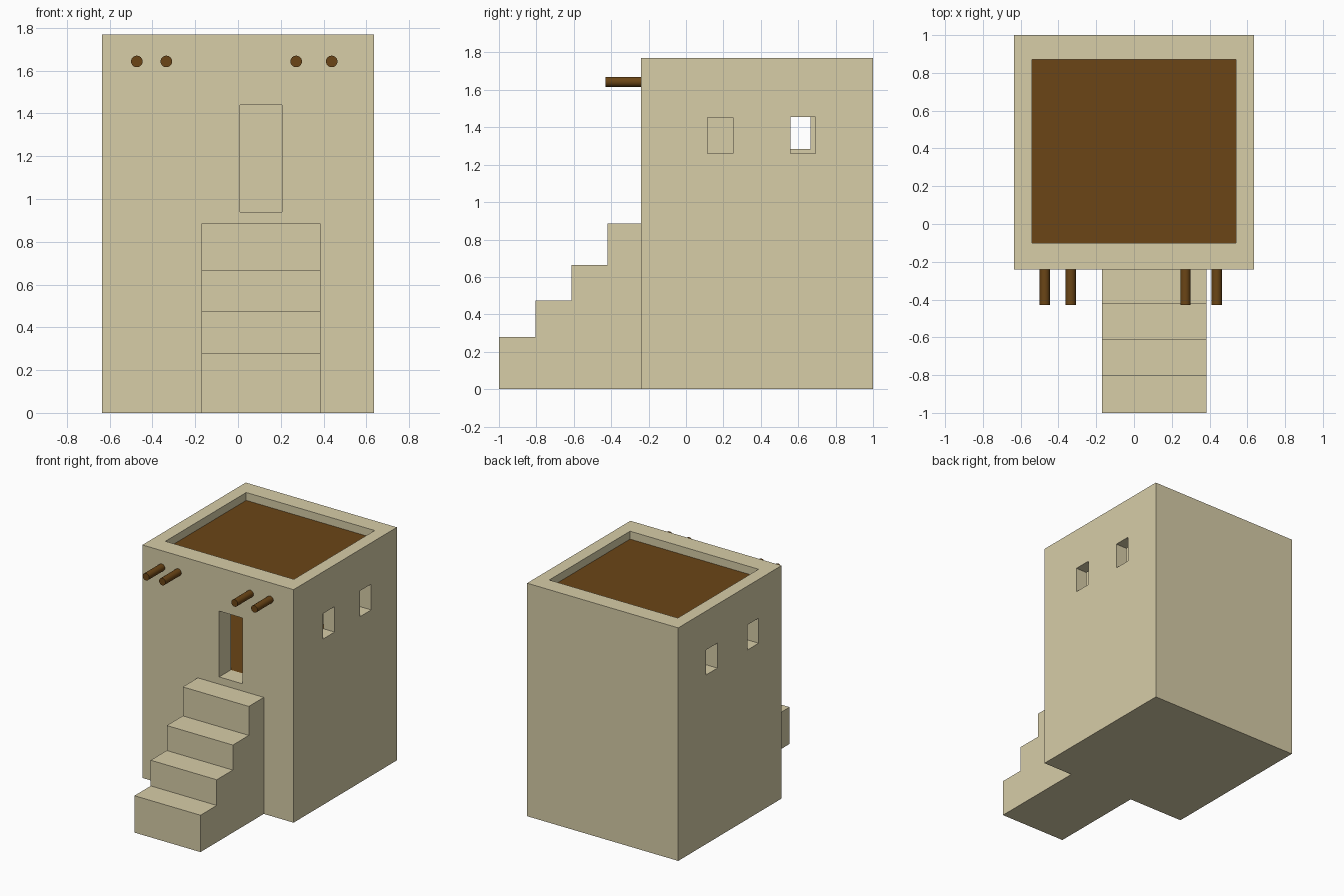
import bpy, bmesh, math

if "Cube" in bpy.data.objects:
    bpy.data.objects.remove(bpy.data.objects["Cube"])


def material(name, rgb):
    m = bpy.data.materials.new(name)
    m.diffuse_color = (*rgb, 1)
    m.use_nodes = True
    m.node_tree.nodes["Principled BSDF"].inputs["Base Color"].default_value = m.diffuse_color
    return m


ADOBE = material("adobe", (0.68, 0.61, 0.39))
WOOD = material("wood", (0.147, 0.06, 0.008))


def box(name, x, y, z, mat=None):
    bpy.ops.mesh.primitive_cube_add(size=1, location=(sum(x) / 2, sum(y) / 2, sum(z) / 2))
    o = bpy.context.object
    o.name = name
    o.scale = (x[1] - x[0], y[1] - y[0], z[1] - z[0])
    bpy.ops.object.transform_apply(location=False, rotation=False, scale=True)
    if mat:
        o.data.materials.append(mat)
    return o


def cut(target, cutter):
    mod = target.modifiers.new("cut", 'BOOLEAN')
    mod.operation = 'DIFFERENCE'
    mod.solver = 'EXACT'
    mod.object = cutter
    bpy.context.view_layer.objects.active = target
    bpy.ops.object.modifier_apply(modifier=mod.name)
    bpy.data.objects.remove(cutter)


# House walls, with the room and roof recess hollowed out
walls = box("house_walls", (-0.635, 0.635), (-0.24, 1.0), (0, 1.77), ADOBE)
cut(walls, box("room_cutter", (-0.54, 0.54), (-0.10, 0.87), (0.92, 1.9)))

# Doorway and windows
cut(walls, box("door_cutter", (0.01, 0.205), (-0.4, 0.0), (0.94, 1.44)))
for x, y, z in [
    ((0.4, 0.8), (0.115, 0.252), (1.26, 1.453)),
    ((0.4, 0.8), (0.56, 0.692), (1.26, 1.456)),
    ((-0.8, -0.4), (0.035, 0.168), (1.285, 1.475)),
    ((-0.8, -0.4), (0.53, 0.665), (1.285, 1.475)),
]:
    cut(walls, box("window_cutter", x, y, z))

# Wooden floor and roof, inner partition
box("room_floor", (-0.54, 0.54), (-0.10, 0.87), (0.92, 0.94), WOOD)
box("roof_deck", (-0.54, 0.54), (-0.10, 0.87), (1.66, 1.71), WOOD)
box("inner_partition", (0.32, 0.38), (-0.10, 0.40), (0.94, 1.66), ADOBE)

# Front steps, one stair profile extruded across x
steps = [(-1.0, 0.28), (-0.805, 0.475), (-0.612, 0.665), (-0.42, 0.885)]
profile, last = [(-0.24, 0)], 0
for y, z in steps:
    profile += [(y, last), (y, z)]
    last = z
profile.append((-0.24, last))
bm = bmesh.new()
side = bm.faces.new([bm.verts.new((-0.17, y, z)) for y, z in profile])
ext = bmesh.ops.extrude_face_region(bm, geom=[side], use_keep_orig=True)
new_verts = [g for g in ext["geom"] if isinstance(g, bmesh.types.BMVert)]
bmesh.ops.translate(bm, verts=new_verts, vec=(0.555, 0, 0))
bmesh.ops.recalc_face_normals(bm, faces=bm.faces)
mesh = bpy.data.meshes.new("front_steps")
bm.to_mesh(mesh)
bm.free()
mesh.materials.append(ADOBE)
bpy.context.collection.objects.link(bpy.data.objects.new("front_steps", mesh))

# Projecting roof beams
for i, x in enumerate((-0.473, -0.335, 0.272, 0.438)):
    bpy.ops.mesh.primitive_cylinder_add(vertices=24, radius=0.027, depth=0.23,
                                        location=(x, -0.315, 1.643),
                                        rotation=(math.pi / 2, 0, 0))
    beam = bpy.context.object
    beam.name = f"roof_beam_{i + 1}"
    beam.data.materials.append(WOOD)
    bpy.ops.object.shade_smooth_by_angle()
